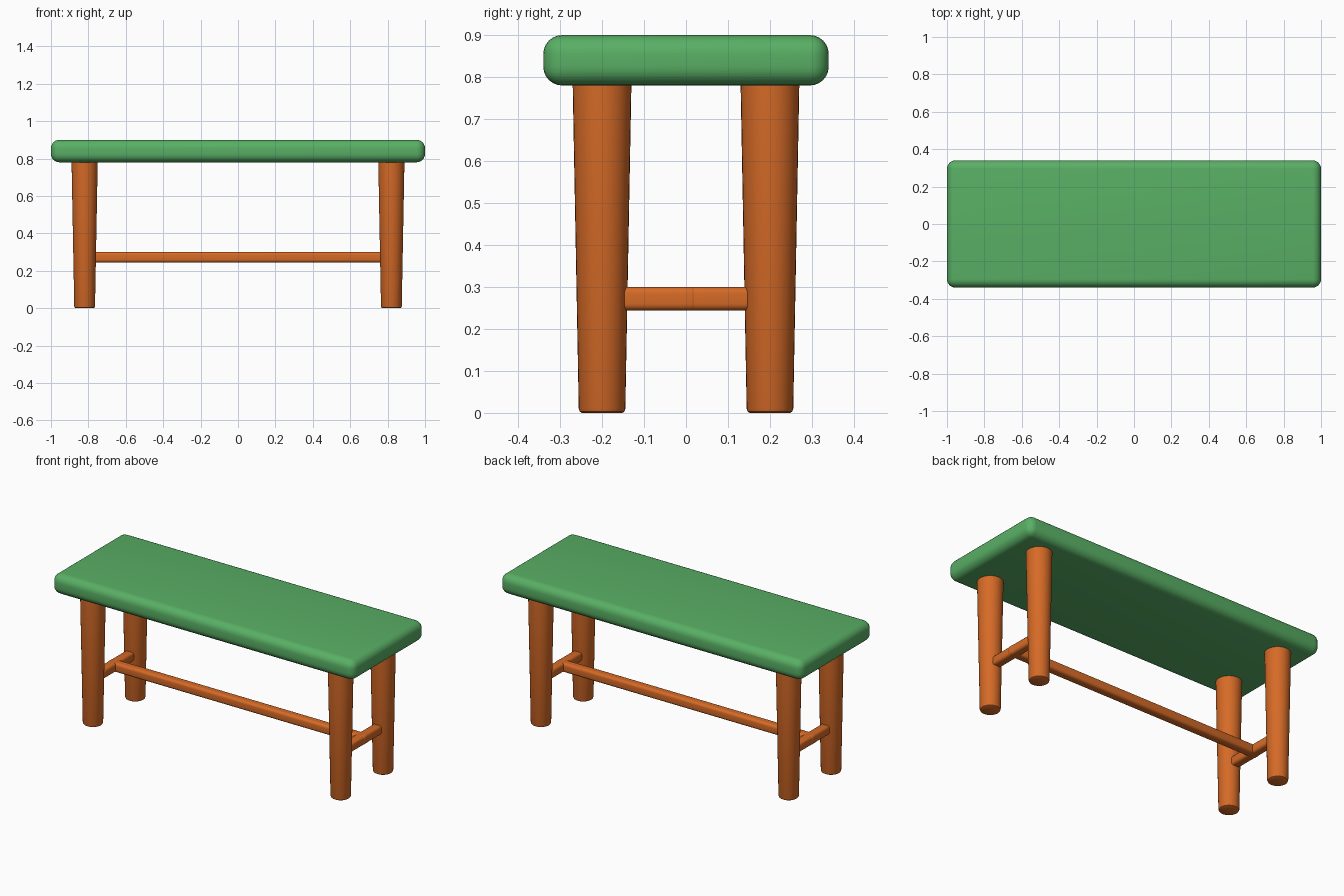
import bpy, bmesh, math

if "Cube" in bpy.data.objects:
    bpy.data.objects.remove(bpy.data.objects["Cube"])


def material(name, rgb):
    m = bpy.data.materials.new(name)
    m.diffuse_color = (*rgb, 1.0)
    m.use_nodes = True
    m.node_tree.nodes["Principled BSDF"].inputs["Base Color"].default_value = m.diffuse_color
    return m


GREEN = material("green seat paint", (0.10, 0.43, 0.13))
ORANGE = material("orange wood", (0.67, 0.145, 0.02))


def add_object(name, bm, mat):
    bmesh.ops.recalc_face_normals(bm, faces=bm.faces)
    mesh = bpy.data.meshes.new(name)
    bm.to_mesh(mesh)
    bm.free()
    mesh.materials.append(mat)
    obj = bpy.data.objects.new(name, mesh)
    bpy.context.collection.objects.link(obj)
    bpy.ops.object.select_all(action='DESELECT')
    obj.select_set(True)
    bpy.context.view_layer.objects.active = obj
    bpy.ops.object.shade_smooth_by_angle(angle=math.radians(35))
    return obj


def rounded_box(name, centre, size, radius, mat, segments=5):
    bm = bmesh.new()
    bmesh.ops.create_cube(bm, size=1)
    for v in bm.verts:
        v.co = [c + p * s for c, p, s in zip(centre, v.co, size)]
    bmesh.ops.bevel(bm, geom=bm.edges[:], offset=radius, segments=segments,
                    profile=0.5, affect='EDGES')
    return add_object(name, bm, mat)


def turned_leg(name, x, y, profile, mat, sides=32):
    bm = bmesh.new()
    rings = []
    for r, z in profile:
        rings.append([bm.verts.new((x + r * math.cos(2 * math.pi * i / sides),
                                    y + r * math.sin(2 * math.pi * i / sides), z))
                      for i in range(sides)])
    for low, high in zip(rings, rings[1:]):
        for i in range(sides):
            j = (i + 1) % sides
            bm.faces.new((low[i], low[j], high[j], high[i]))
    bm.faces.new(rings[0][::-1])
    bm.faces.new(rings[-1])
    return add_object(name, bm, mat)


# Thick seat with rounded edges
rounded_box("seat", (0, 0, 0.84), (2.0, 0.68, 0.12), 0.045, GREEN, 6)

# Four legs, tapering towards softened feet
LEG = [(0.048, 0.0), (0.053, 0.003), (0.0555, 0.01), (0.07, 0.785)]
for sx, side in ((-1, "left"), (1, "right")):
    for sy, end in ((-1, "front"), (1, "back")):
        turned_leg(f"{end}_{side}_leg", sx * 0.82, sy * 0.2, LEG, ORANGE)
    # Short rail joining the two legs at this end
    rounded_box(f"{side}_rail", (sx * 0.82, 0, 0.272), (0.056, 0.32, 0.056),
                0.016, ORANGE)

# Long stretcher between the end rails
rounded_box("long_stretcher", (0, 0, 0.272), (1.70, 0.056, 0.056), 0.016, ORANGE)
